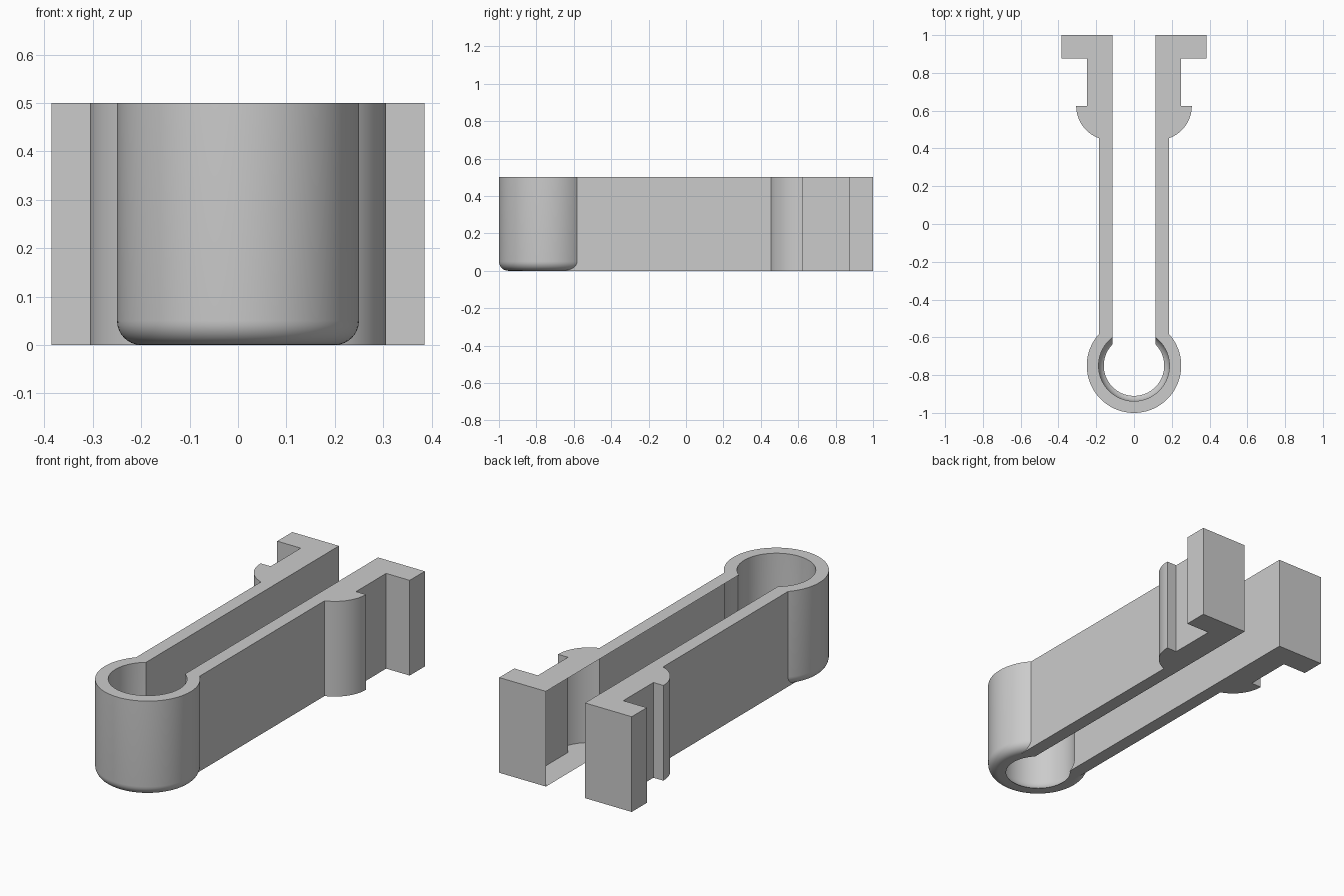
import bpy, bmesh, math
from mathutils import Matrix, Vector

cube = bpy.data.objects.get("Cube")
if cube:
    bpy.data.objects.remove(cube, do_unlink=True)

HEIGHT = 0.5
RING_Y = -0.75

grey = bpy.data.materials.new("plain grey")
grey.use_nodes = True
grey.diffuse_color = (0.6, 0.6, 0.6, 1)
grey.node_tree.nodes["Principled BSDF"].inputs["Base Color"].default_value = (0.6, 0.6, 0.6, 1)


def add_object(name, bm):
    bmesh.ops.recalc_face_normals(bm, faces=bm.faces)
    mesh = bpy.data.meshes.new(name)
    bm.to_mesh(mesh)
    bm.free()
    mesh.materials.append(grey)
    obj = bpy.data.objects.new(name, mesh)
    bpy.context.collection.objects.link(obj)
    return obj


def arc(cx, cy, r, start, end, steps):
    angles = [math.radians(start + (end - start) * i / steps) for i in range(steps + 1)]
    return [(cx + r * math.cos(a), cy + r * math.sin(a)) for a in angles]


def lathe(name, profile, steps=96):
    """Turn an (r, z) profile about the ring axis; it starts and ends on the axis."""
    bm = bmesh.new()
    verts = [bm.verts.new((r, RING_Y, z)) for r, z in profile]
    edges = [bm.edges.new(pair) for pair in zip(verts, verts[1:])]
    bmesh.ops.spin(bm, geom=verts + edges, cent=(0, RING_Y, 0), axis=(0, 0, 1),
                   angle=math.tau, steps=steps, use_merge=False)
    bmesh.ops.remove_doubles(bm, verts=bm.verts, dist=1e-5)
    return add_object(name, bm)


def extrude(name, outline, side):
    bm = bmesh.new()
    face = bm.faces.new([bm.verts.new((side * x, y, 0)) for x, y in outline])
    new = bmesh.ops.extrude_face_region(bm, geom=[face])["geom"]
    bmesh.ops.translate(bm, vec=(0, 0, HEIGHT),
                        verts=[v for v in new if isinstance(v, bmesh.types.BMVert)])
    return add_object(name, bm)


def combine(target, other, operation):
    mod = target.modifiers.new(operation.lower(), "BOOLEAN")
    mod.operation, mod.object, mod.solver = operation, other, "EXACT"
    bpy.context.view_layer.objects.active = target
    bpy.ops.object.modifier_apply(modifier=mod.name)
    bpy.data.objects.remove(other, do_unlink=True)


# Round end with a filleted lower rim
clip = lathe("spring_clip", [(0, 0)] + arc(0.2, 0.05, 0.05, -90, 0, 8) + [(0.25, HEIGHT), (0, HEIGHT)])

# Arms with a rounded catch and an outward foot
shoulder = math.degrees(math.acos(0.06 / 0.181))
outline = [(0.09, RING_Y), (0.185, RING_Y)]
outline += arc(0.125, 0.625, 0.181, -shoulder, 0, 20)
outline += [(0.248, 0.625), (0.248, 0.875), (0.385, 0.875), (0.385, 1), (0.09, 1)]
for label, side in (("left_arm", 1), ("right_arm", -1)):
    combine(clip, extrude(label, outline, side), "UNION")

# Bore, narrowing through a curve at the bottom
bore = [(0, -0.1), (0.16, -0.1)] + arc(0.125, 0.052, 0.0625, -56, 0, 8)
bore += [(0.1875, 0.6), (0, 0.6)]
combine(clip, lathe("bore_cutter", bore), "DIFFERENCE")

# Slot between the arms
bm = bmesh.new()
bmesh.ops.create_cube(bm, size=1, matrix=Matrix.Translation((0, 0.25, 0.25))
                      @ Matrix.Diagonal(Vector((0.227, 2, 1, 1))))
combine(clip, add_object("slot_cutter", bm), "DIFFERENCE")

bpy.ops.object.select_all(action="DESELECT")
clip.select_set(True)
bpy.context.view_layer.objects.active = clip
bpy.ops.object.shade_smooth_by_angle(angle=math.radians(30))
